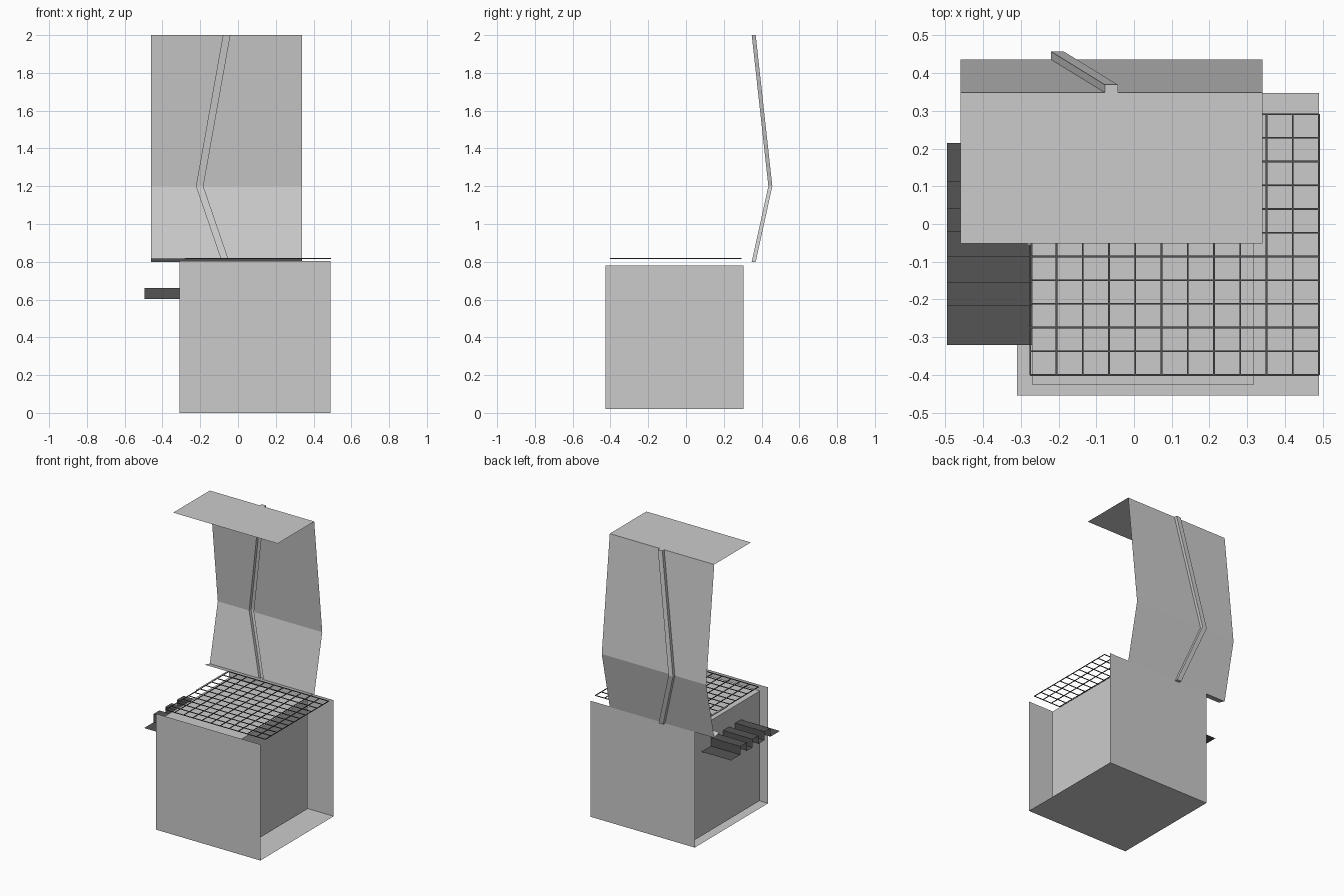
import bpy

if "Cube" in bpy.data.objects:
    bpy.data.objects.remove(bpy.data.objects["Cube"])


def make_mat(name, v):
    m = bpy.data.materials.new(name)
    m.diffuse_color = (v, v, v, 1)
    m.use_nodes = True
    m.node_tree.nodes["Principled BSDF"].inputs["Base Color"].default_value = m.diffuse_color
    return m


dark = make_mat("dark_metal", 0.09)


def make_obj(name, verts, faces, mat=None):
    me = bpy.data.meshes.new(name)
    me.from_pydata(verts, [], faces)
    me.update()
    ob = bpy.data.objects.new(name, me)
    bpy.context.collection.objects.link(ob)
    if mat:
        me.materials.append(mat)
    return ob


def sheet(name, profile, x0, x1, mat=None):
    """Thin sheet: a (y, z) profile swept along x."""
    verts = [(x, y, z) for y, z in profile for x in (x0, x1)]
    faces = [(2 * i, 2 * i + 1, 2 * i + 3, 2 * i + 2) for i in range(len(profile) - 1)]
    return make_obj(name, verts, faces, mat)


def boxes(name, bounds, mat=None):
    """One object made of axis-aligned boxes given as (x0, x1, y0, y1, z0, z1)."""
    verts, faces = [], []
    quads = [(0, 1, 3, 2), (4, 6, 7, 5), (0, 4, 5, 1), (2, 3, 7, 6), (0, 2, 6, 4), (1, 5, 7, 3)]
    for b in bounds:
        n = len(verts)
        verts += [(x, y, z) for x in b[:2] for y in b[2:4] for z in b[4:]]
        faces += [tuple(n + i for i in q) for q in quads]
    return make_obj(name, verts, faces, mat)


# Outer shell: front, floor and back sheet, open at both sides
sheet("outer_shell", [(0.347, 0.803), (0.347, 0), (-0.455, 0), (-0.455, 0.803)], -0.31, 0.49)

# Closed inner cabinet
boxes("inner_cabinet", [(-0.27, 0.318, -0.425, 0.305, 0.02, 0.78)])

# Cooking grate: crossed thin bars
X0, X1, Y0, Y1, Z, N, W = -0.275, 0.49, -0.40, 0.291, 0.818, 11, 0.0022
bars = []
for i in range(N + 1):
    x = X0 + (X1 - X0) * i / N
    y = Y0 + (Y1 - Y0) * i / N
    bars.append((x - W, x + W, Y0, Y1, Z - W, Z + W))
    bars.append((X0, X1, y - W, y + W, Z - W, Z + W))
boxes("cooking_grate", bars, dark)

# Side rail beside the rear half of the grate
boxes("side_rail", [(-0.284, -0.274, -0.055, 0.291, 0.815, 0.821)])

# Corrugated side tray
ys = [0.215, 0.112, 0.04, -0.02, -0.086, -0.153, -0.217, -0.32]
low, high = 0.602, 0.66
profile = [(ys[0], low)]
for i, y in enumerate(ys[1:-1]):
    a, b = (low, high) if i % 2 == 0 else (high, low)
    profile += [(y, a), (y, b)]
profile.append((ys[-1], low))
sheet("side_tray", profile, -0.495, -0.27, dark)

# Canopy roof and lower lip of the back panel
L, R = -0.46, 0.34
sheet("canopy", [(-0.052, 2), (0.348, 2)], L, R)
sheet("lower_lip", [(0.348, 0.802), (0.291, 0.817)], L, R)

# Bent back panel with a pressed channel: rows of (y, z, channel left x)
rows = [(0.348, 2, -0.077), (0.436, 1.2, -0.22), (0.348, 0.8, -0.083)]
wide, depth = 0.034, 0.021
verts = []
for y, z, x in rows:
    verts += [(L, y, z), (x, y, z), (x, y + depth, z),
              (x + wide, y + depth, z), (x + wide, y, z), (R, y, z)]
faces = [(6 * r + c, 6 * r + c + 6, 6 * r + c + 7, 6 * r + c + 1)
         for r in range(2) for c in range(5)]
faces += [(1, 2, 3, 4), (16, 15, 14, 13)]
make_obj("back_panel", verts, faces)
